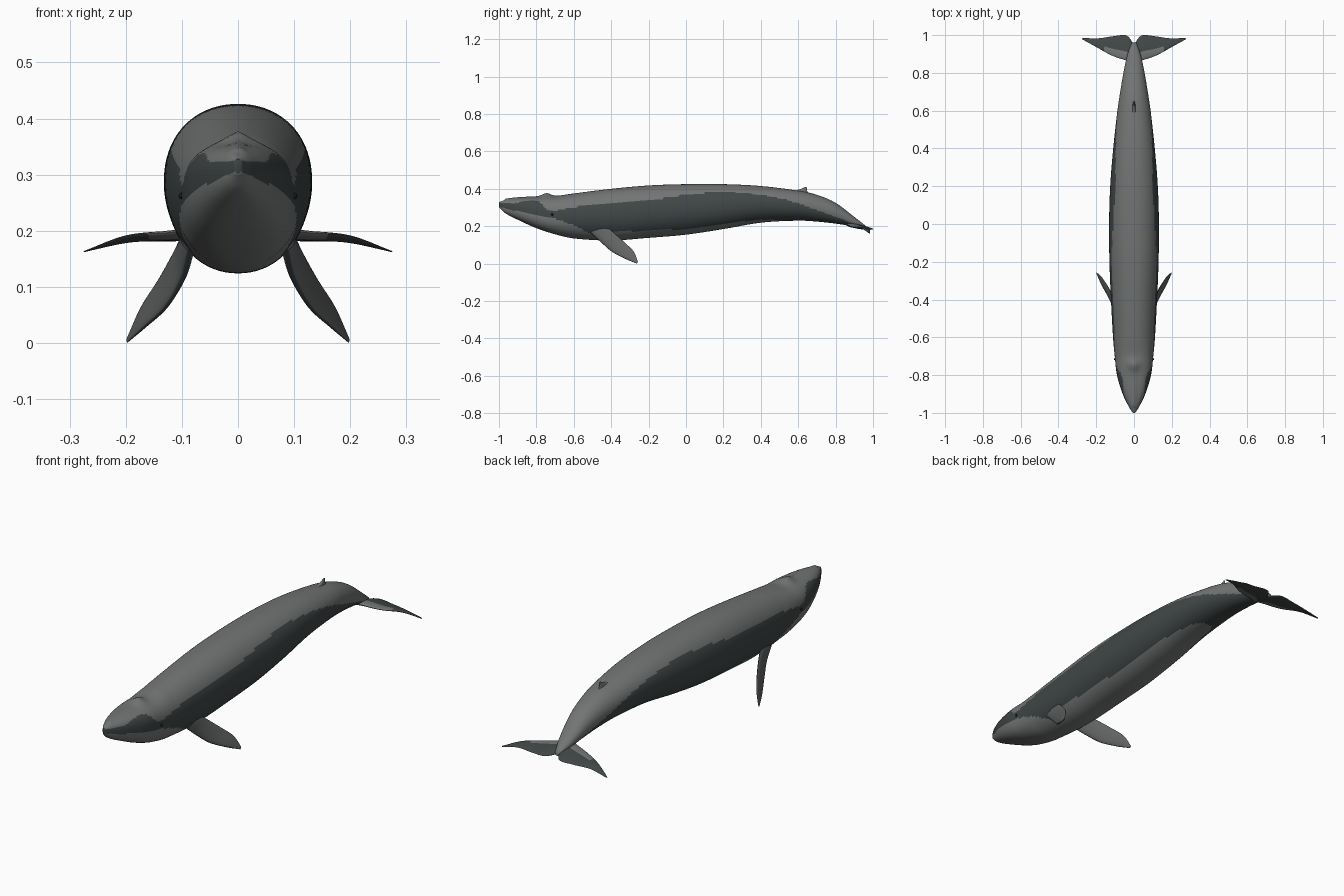
import bpy, bmesh, math
from mathutils import Vector

cube = bpy.data.objects.get("Cube")
if cube:
    bpy.data.objects.remove(cube)


def material(name, colour):
    m = bpy.data.materials.new(name)
    m.use_nodes = True
    m.diffuse_color = (*colour, 1)
    shader = m.node_tree.nodes["Principled BSDF"]
    shader.inputs["Base Color"].default_value = (*colour, 1)
    shader.inputs["Roughness"].default_value = 0.7
    return m


back_grey = material("back grey", (0.17, 0.175, 0.175))
side_slate = material("side slate", (0.052, 0.062, 0.062))
belly_grey = material("belly grey", (0.18, 0.19, 0.185))
flipper_grey = material("flipper grey", (0.12, 0.127, 0.125))
eye_black = material("eye black", (0.01, 0.01, 0.01))


def sample(table, y):
    """Smoothly interpolate rows (y, a, b, ...) at y."""
    y = min(max(y, table[0][0]), table[-1][0])
    i = max(k for k in range(len(table) - 1) if table[k][0] <= y)
    rows = [table[min(max(i + k, 0), len(table) - 1)] for k in (-1, 0, 1, 2)]
    p, a, b, n = rows
    h = b[0] - a[0]
    t = (y - a[0]) / h
    out = []
    for c in range(1, len(a)):
        m0 = (b[c] - p[c]) / (b[0] - p[0]) * h
        m1 = (n[c] - a[c]) / (n[0] - a[0]) * h
        out.append((2*t**3 - 3*t*t + 1) * a[c] + (t**3 - 2*t*t + t) * m0
                   + (3*t*t - 2*t**3) * b[c] + (t**3 - t*t) * m1)
    return out


def loft(name, rings, materials, rule):
    """Skin closed rings; rule(face centre, ring fraction) picks the material."""
    bm = bmesh.new()
    loops = [[bm.verts.new(co) for co in ring] for ring in rings]
    count = len(loops[0])
    for a, b in zip(loops, loops[1:]):
        for j in range(count):
            k = (j + 1) % count
            f = bm.faces.new((a[j], a[k], b[k], b[j]))
            f.material_index = rule(f.calc_center_median(), (j + 0.5) / count)
    for loop in (loops[0], loops[-1]):
        f = bm.faces.new(loop)
        f.material_index = rule(f.calc_center_median(), 0)
    bmesh.ops.recalc_face_normals(bm, faces=bm.faces)
    mesh = bpy.data.meshes.new(name)
    bm.to_mesh(mesh)
    bm.free()
    ob = bpy.data.objects.new(name, mesh)
    bpy.context.collection.objects.link(ob)
    for m in materials:
        mesh.materials.append(m)
    bpy.context.view_layer.objects.active = ob
    bpy.ops.object.select_all(action='DESELECT')
    ob.select_set(True)
    bpy.ops.object.shade_smooth_by_angle(angle=math.radians(60))
    return ob


def blade(name, stations, materials, rule, mirrored=True, steps=24, sides=20):
    """Thin fin through stations of (leading point, trailing point, half thickness)."""
    table = [(i, *lead, *trail, t) for i, (lead, trail, t) in enumerate(stations)]
    cuts = [sample(table, s / steps * (len(table) - 1)) for s in range(steps + 1)]
    rings = []
    for s, cut in enumerate(cuts):
        lead, trail = Vector(cut[:3]), Vector(cut[3:6])
        before, after = cuts[max(s - 1, 0)], cuts[min(s + 1, steps)]
        span = Vector(after[:3]) + Vector(after[3:6]) - Vector(before[:3]) - Vector(before[3:6])
        normal = (trail - lead).cross(span).normalized() * cut[6]
        ring = []
        for j in range(sides):
            a = math.tau * j / sides
            across = (1 - math.cos(a)) / 2
            ring.append(lead.lerp(trail, across) + normal * math.sin(a) * (1.3 - 0.6 * across))
        rings.append(ring)
    ob = loft(name, rings, materials, rule)
    if mirrored:
        ob.modifiers.new("mirror", 'MIRROR')
    return ob


# Body outline: y, top height, bottom height, half width
outline = [
    (-1, 0.328, 0.302, 0.006), (-0.97, 0.34, 0.272, 0.026), (-0.9, 0.349, 0.235, 0.06),
    (-0.8, 0.354, 0.19, 0.09), (-0.7, 0.358, 0.157, 0.102), (-0.6, 0.375, 0.135, 0.111),
    (-0.4, 0.4, 0.124, 0.122), (-0.2, 0.418, 0.138, 0.13), (0, 0.425, 0.155, 0.132),
    (0.2, 0.425, 0.185, 0.126), (0.4, 0.415, 0.219, 0.11), (0.6, 0.39, 0.23, 0.088),
    (0.7, 0.368, 0.225, 0.073), (0.8, 0.325, 0.214, 0.056), (0.9, 0.25, 0.198, 0.034),
    (0.96, 0.203, 0.183, 0.012)]

# Colour borders: y, lower edge of the back, upper edge of the belly
borders = [
    (-1, 0.325, 0.305), (-0.92, 0.322, 0.285), (-0.86, 0.335, 0.275), (-0.79, 0.333, 0.26),
    (-0.73, 0.285, 0.25), (-0.6, 0.302, 0.205), (-0.5, 0.312, 0.16), (-0.4, 0.32, 0.168),
    (-0.2, 0.338, 0.178), (0, 0.368, 0.187), (0.2, 0.382, 0.215), (0.4, 0.368, 0.234),
    (0.52, 0.345, 0.23), (0.6, 0.322, 0.2), (0.8, 0.25, 0.15), (0.96, 0.19, 0.1)]


def body_ring(y, sides=72):
    top, bottom, width = sample(outline, y)
    head = min(max((-0.6 - y) / 0.15, 0), 1)
    power = 2 / (2.1 + 0.5 * head)
    mid, half = (top + bottom) / 2, (top - bottom) / 2
    ring = []
    for j in range(sides):
        a = math.tau * j / sides
        c, s = math.cos(a), math.sin(a)
        x = width * math.copysign(abs(c) ** power, c)
        z = mid + half * math.copysign(abs(s) ** power, s)
        if s > 0:
            # blowhole guard, and the ridge running forward from it
            z += 0.016 * math.exp(-((y + 0.745) / 0.03) ** 2 - (x / 0.035) ** 2)
            z += 0.006 * head * math.exp(-(x / 0.012) ** 2) * (y > -0.97)
        ring.append((x, y, z))
    return ring


def body_colour(p, _):
    back, belly = sample(borders, p.y)
    return 0 if p.z > back else 2 if p.z < belly else 1


# Denser rings toward the snout
stations = [-1 + 1.96 * (i / 170) ** 1.2 for i in range(171)]
loft("body", [body_ring(y) for y in stations], [back_grey, side_slate, belly_grey], body_colour)

# Pectoral flippers
blade("flippers", [
    ((0.085, -0.51, 0.165), (0.095, -0.425, 0.2), 0.012),
    ((0.098, -0.455, 0.115), (0.112, -0.385, 0.165), 0.011),
    ((0.128, -0.395, 0.063), (0.14, -0.33, 0.115), 0.009),
    ((0.168, -0.325, 0.026), (0.172, -0.28, 0.065), 0.006),
    ((0.197, -0.265, 0.001), (0.197, -0.257, 0.01), 0.002)],
    [flipper_grey, side_slate],
    lambda p, u: 1 if abs(u - 0.5) > 0.43 or abs(u - 0.5) < 0.07 else 0)

# Tail flukes, paler along the inner leading edge
blade("tail_flukes", [
    ((0, 0.85, 0.215), (0, 0.95, 0.19), 0.012),
    ((0.04, 0.865, 0.208), (0.04, 0.998, 0.186), 0.01),
    ((0.12, 0.893, 0.197), (0.11, 0.994, 0.183), 0.007),
    ((0.2, 0.937, 0.19), (0.19, 0.983, 0.18), 0.004),
    ((0.275, 0.978, 0.163), (0.272, 0.985, 0.163), 0.001)],
    [side_slate, back_grey],
    lambda p, u: 1 if abs(u - 0.5) > 0.32 and p.x < 0.16 else 0)

# Small hooked dorsal fin
blade("dorsal_fin", [
    ((0, 0.56, 0.385), (0, 0.66, 0.37), 0.012),
    ((0, 0.61, 0.398), (0, 0.647, 0.392), 0.006),
    ((0, 0.638, 0.41), (0, 0.648, 0.408), 0.002)],
    [back_grey], lambda p, u: 0, mirrored=False)

# Eyes
for side, x in (("left", 0.1), ("right", -0.1)):
    bpy.ops.mesh.primitive_uv_sphere_add(segments=16, ring_count=10, radius=0.006,
                                         location=(x, -0.715, 0.262))
    eye = bpy.context.object
    eye.name = side + "_eye"
    eye.data.materials.append(eye_black)
    bpy.ops.object.shade_smooth()
